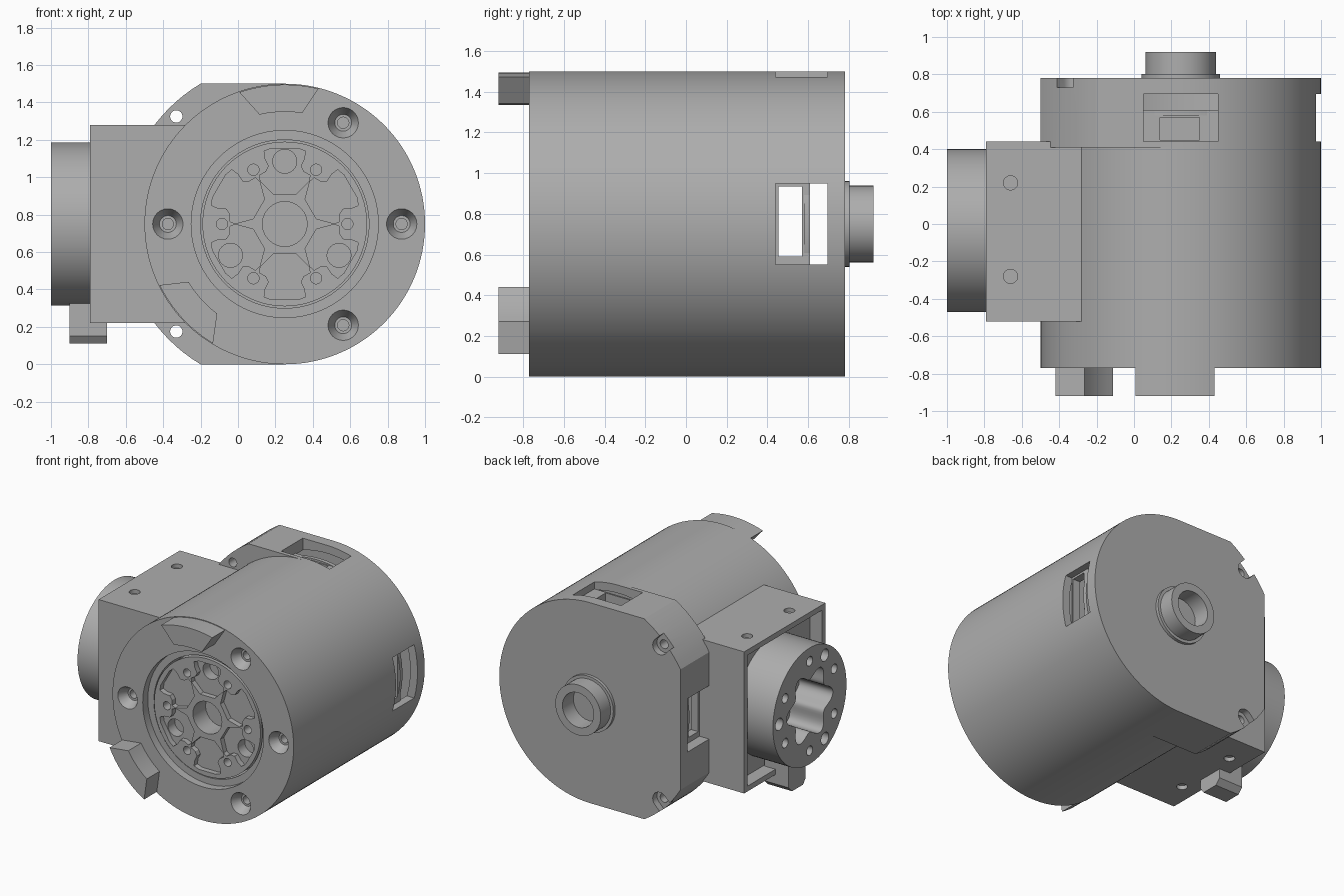
import bpy, bmesh, math
from mathutils import Vector

cube = bpy.data.objects.get("Cube")
if cube:
    bpy.data.objects.remove(cube, do_unlink=True)

grey = bpy.data.materials.new("machined_grey")
grey.use_nodes = True
COLOR = (0.42, 0.42, 0.42, 1)
grey.diffuse_color = COLOR
grey.node_tree.nodes["Principled BSDF"].inputs["Base Color"].default_value = COLOR

CX, CZ, R = 0.25, 0.75, 0.75      # main axis runs along y
OY = -0.035                       # side output axis runs along x


def polar(cu, cv, r, deg):
    a = math.radians(deg)
    return (cu + r * math.cos(a), cv + r * math.sin(a))


def arc(cu, cv, r, a, b, n):
    return [polar(cu, cv, r, a + (b - a) * i / n) for i in range(n + 1)]


def circle(cu, cv, r, n=32):
    return arc(cu, cv, r, 0, 360, n)[:-1]


def rect(u0, u1, v0, v1):
    return [(u0, v0), (u1, v0), (u1, v1), (u0, v1)]


def prism(name, pts, axis, a, b, end_scale=1.0):
    """Extrude a 2D outline along an axis; end_scale tapers the far end."""
    place = {"x": lambda u, v, w: (w, u, v),
             "y": lambda u, v, w: (u, w, v),
             "z": lambda u, v, w: (u, v, w)}[axis]
    mu = sum(p[0] for p in pts) / len(pts)
    mv = sum(p[1] for p in pts) / len(pts)
    bm = bmesh.new()
    near = [bm.verts.new(place(u, v, a)) for u, v in pts]
    far = [bm.verts.new(place(mu + (u - mu) * end_scale, mv + (v - mv) * end_scale, b))
           for u, v in pts]
    bm.faces.new(near)
    bm.faces.new(far[::-1])
    for i in range(len(pts)):
        j = (i + 1) % len(pts)
        bm.faces.new((near[j], near[i], far[i], far[j]))
    bmesh.ops.recalc_face_normals(bm, faces=bm.faces)
    mesh = bpy.data.meshes.new(name)
    bm.to_mesh(mesh)
    bm.free()
    mesh.materials.append(grey)
    obj = bpy.data.objects.new(name, mesh)
    bpy.context.collection.objects.link(obj)
    return obj


def cut(obj, *cutters):
    """Subtract the cutters for good and remove them."""
    for c in cutters:
        m = obj.modifiers.new("cut", "BOOLEAN")
        m.operation, m.solver, m.object = "DIFFERENCE", "EXACT", c
    graph = bpy.context.evaluated_depsgraph_get()
    mesh = bpy.data.meshes.new_from_object(obj.evaluated_get(graph))
    obj.modifiers.clear()
    obj.data = mesh
    for c in cutters:
        bpy.data.objects.remove(c, do_unlink=True)
    return obj


def hole(axis, u, v, r, a, b, end_scale=1.0):
    return prism("cutter", circle(u, v, r, 24), axis, a, b, end_scale)


# Main housing with stepped front recess and countersunk screws
cuts = [prism("cutter", circle(CX, CZ, 0.5, 96), "y", -0.8, -0.71),
        prism("cutter", circle(CX, CZ, 0.45, 96), "y", -0.75, -0.55)]
for deg in (0, 60, 180, 300):
    u, v = polar(CX, CZ, 0.625, deg)
    cuts += [hole("y", u, v, 0.082, -0.771, -0.7, 0.55), hole("y", u, v, 0.03, -0.75, -0.6)]
parts = [cut(prism("main_housing", circle(CX, CZ, R, 128), "y", -0.77, 0.41), *cuts)]

# Front output flange with lobed pockets
half = [(0.405, 0.07), (0.39, 0.11), (0.35, 0.105), (0.31, 0.085), (0.28, 0.1),
        (0.26, 0.135), (0.23, 0.13), (0.16, 0.06)]
lobe = half + [(r, -t) for r, t in half[::-1]]
cuts = [hole("y", CX, CZ, 0.12, -0.73, -0.57)]
for i in range(6):
    a = math.radians(30 + 60 * i)
    c, s = math.cos(a), math.sin(a)
    pocket = [(CX + r * c - t * s, CZ + r * s + t * c) for r, t in lobe]
    cuts.append(prism("cutter", pocket, "y", -0.73, -0.68))
    cuts.append(hole("y", *polar(CX, CZ, 0.335, 60 * i), 0.03, -0.73, -0.6))
for deg in (90, 210, 330):
    cuts.append(hole("y", *polar(CX, CZ, 0.335, deg), 0.064, -0.7, -0.6))
parts.append(cut(prism("front_flange", circle(CX, CZ, 0.44, 96), "y", -0.72, -0.54), *cuts))

# Front end stops
for name, a, b in (("top_stop", 76, 109), ("lower_stop", 206, 239)):
    outline = arc(CX, CZ, 0.745, a, b, 12) + arc(CX, CZ, 0.6, b - 6, a + 5, 6)
    parts.append(prism(name, outline, "y", -0.92, -0.76))

# Rear cap: round on one side, squared with rounded corners on the other
outline = arc(CX, CZ, R, -90, 90, 64) + arc(CX, CZ, 0.875, 121, 149, 8) \
    + arc(CX, CZ, 0.875, 211, 239, 8)
cuts = [prism("cutter", circle(CX, CZ, 0.69, 96), "y", 0.43, 0.73),
        prism("cutter", rect(-0.7, 1.2, 0.55, 0.95), "x", 0, 1)]
bpy.data.objects.remove(cuts.pop(), do_unlink=True)
cuts.append(prism("cutter", rect(0.44, 0.695, 0.55, 0.95), "x", -0.7, 1.2))
cuts.append(prism("cutter", rect(0.05, 0.45, 0.44, 0.695), "z", 1.2, 1.7))
for side in (1, -1):
    v = CZ + side * 0.575
    cuts.append(hole("y", -0.33, v, 0.033, 0.3, 0.9))
    slot = [(u, CZ + side * (w - CZ)) for u, w in
            arc(-0.33, 1.325, 0.06, -135, 45, 12) + [(-0.46, 1.54), (-0.54, 1.46)]]
    cuts.append(prism("cutter", slot, "y", 0.73, 0.9))
parts.append(cut(prism("rear_cap", outline, "y", 0.41, 0.78), *cuts))

# Inner board and the connector sockets behind the windows
parts.append(cut(prism("inner_ring", circle(CX, CZ, 0.685, 96), "y", 0.58, 0.61),
                 prism("cutter", circle(CX, CZ, 0.6, 64), "y", 0.5, 0.7)))
parts.append(cut(prism("top_socket", rect(0.05, 0.45, 0.44, 0.61), "z", 1.34, 1.42),
                 prism("cutter", rect(0.14, 0.35, 0.45, 0.57), "z", 1.36, 1.5)))
for name, a, b in (("left_socket", 0.86, 0.92), ("right_socket", -0.42, -0.36)):
    parts.append(cut(prism(name, rect(0.44, 0.61, 0.55, 0.95), "x", a, b),
                     prism("cutter", rect(0.455, 0.57, 0.59, 0.935), "x", a - 0.1, b + 0.1)))

# Rear hollow spigot
spigot = prism("rear_spigot", circle(CX, CZ, 0.188, 64), "y", 0.77, 0.92)
parts.append(cut(spigot, hole("y", CX, CZ, 0.13, 0.79, 1.0)))
parts.append(cut(prism("rear_collar", circle(CX, CZ, 0.21, 64), "y", 0.77, 0.803),
                 hole("y", CX, CZ, 0.15, 0.7, 0.9)))

# Side gearbox with recessed outer face and screw holes above and below
cuts = [prism("cutter", rect(-0.48, 0.4, 0.26, 1.24), "x", -0.9, -0.69)]
for y in (0.22, -0.28):
    cuts += [hole("z", -0.66, y, 0.038, 1.25, 1.4), hole("z", -0.66, y, 0.038, 0.1, 0.25)]
parts.append(cut(prism("side_box", rect(-0.52, 0.44, 0.22, 1.28), "x", -0.79, -0.2), *cuts))

# Side output hub with lobed bore, screw holes and pin holes
bore = [polar(OY, CZ, 0.235 + 0.04 * math.cos(math.radians(6 * d)), d)
        for d in range(0, 360, 4)]
cuts = [prism("cutter", bore, "x", -1.1, -0.72)]
for i in range(6):
    cuts.append(hole("x", *polar(OY, CZ, 0.335, 30 + 60 * i), 0.035, -1.1, -0.88))
for deg in (0, 120, 240):
    cuts.append(hole("x", *polar(OY, CZ, 0.36, deg), 0.045, -1.1, -0.88))
parts.append(cut(prism("side_hub", circle(OY, CZ, 0.435, 96), "x", -1.0, -0.66), *cuts))

# Side end stop below the hub
stop = rect(-0.13, 0.07, 0.15, 0.36)
stop[:2] = [(-0.13, 0.15), (-0.1, 0.11), (0.03, 0.11), (0.07, 0.15)]
parts.append(prism("side_stop", stop, "x", -0.9, -0.7))

# Smooth round walls, keep edges sharp
bpy.ops.object.select_all(action="DESELECT")
for p in parts:
    p.select_set(True)
bpy.context.view_layer.objects.active = parts[0]
bpy.ops.object.shade_smooth_by_angle(angle=math.radians(25))
